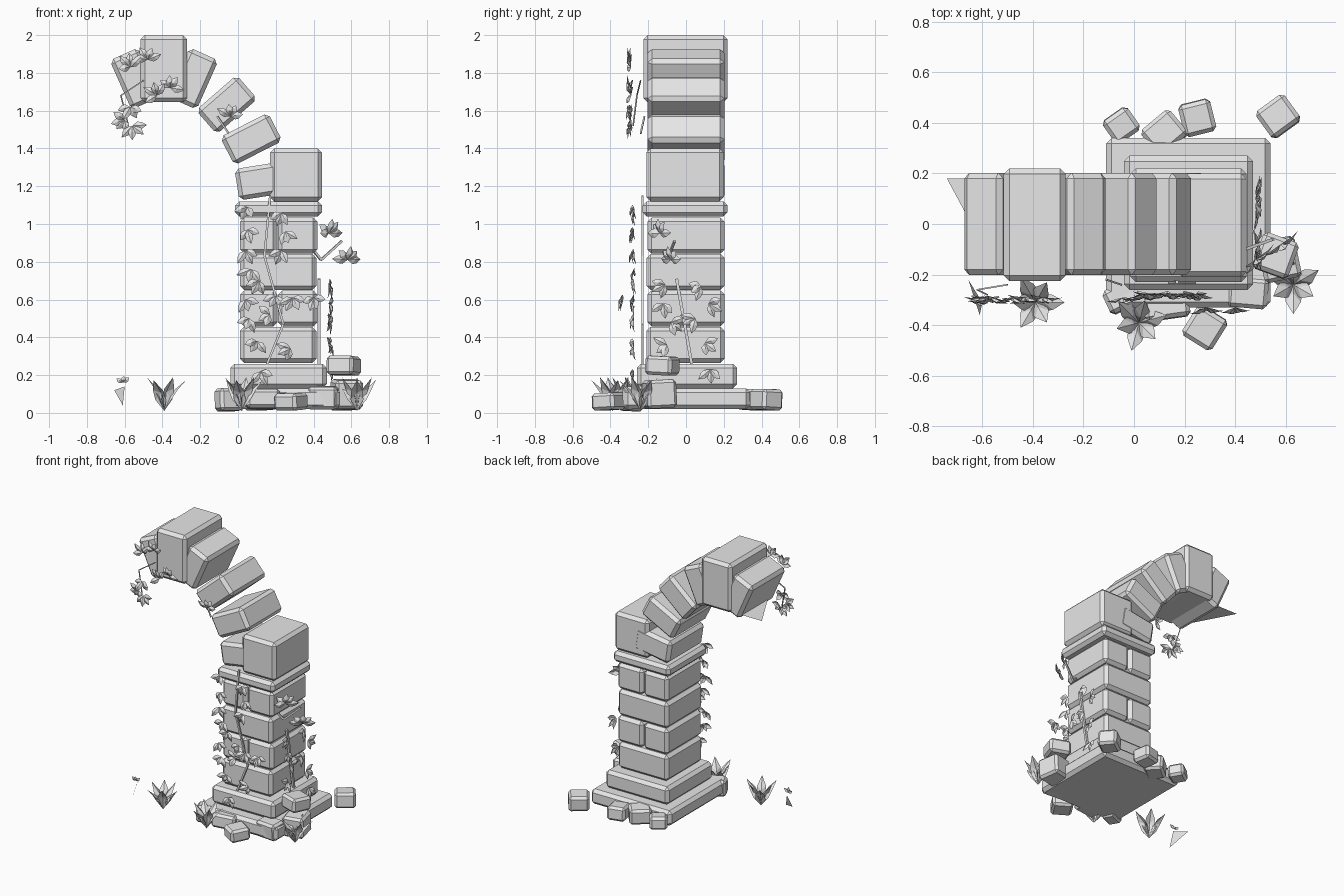
import bpy, bmesh, random
from math import radians
from mathutils import Matrix, Vector

random.seed(4)
cube = bpy.data.objects.get("Cube")
if cube:
    bpy.data.objects.remove(cube, do_unlink=True)

GREY = (0.8, 0.8, 0.8, 1)
stone = bpy.data.materials.new("plain_grey")
stone.use_nodes = True
stone.diffuse_color = GREY
stone.node_tree.nodes["Principled BSDF"].inputs["Base Color"].default_value = GREY


def rot(deg, axis):
    return Matrix.Rotation(radians(deg), 4, axis)


def finish(bm, name):
    mesh = bpy.data.meshes.new(name)
    bm.to_mesh(mesh)
    bm.free()
    mesh.materials.append(stone)
    obj = bpy.data.objects.new(name, mesh)
    bpy.context.collection.objects.link(obj)
    return obj


def block(name, centre, size, turn=Matrix(), chamfer=0.022):
    """Chamfered stone block."""
    bm = bmesh.new()
    bmesh.ops.create_cube(bm, size=1)
    bmesh.ops.scale(bm, vec=size, verts=bm.verts)
    bmesh.ops.bevel(bm, geom=bm.edges[:], offset=chamfer, segments=1,
                    affect='EDGES', profile=0.5)
    bm.transform(Matrix.Translation(centre) @ turn)
    return finish(bm, name)


def span(name, x0, x1, y0, y1, z0, z1):
    """Upright block given by its limits."""
    return block(name, ((x0 + x1) / 2, (y0 + y1) / 2, (z0 + z1) / 2),
                 (x1 - x0, y1 - y0, z1 - z0))


def leaf(bm, matrix, length, width, fold=0.25):
    """Pointed leaf folded along its midrib."""
    w, h = width / 2, width * fold
    base = bm.verts.new(matrix @ Vector((0, 0, 0)))
    tip = bm.verts.new(matrix @ Vector((0, length, -h * 0.5)))
    rib = bm.verts.new(matrix @ Vector((0, length * 0.5, h)))
    for s in (-1, 1):
        a = bm.verts.new(matrix @ Vector((s * w * 0.9, length * 0.35, 0)))
        b = bm.verts.new(matrix @ Vector((s * w * 0.8, length * 0.65, 0)))
        for ring in ((base, a, rib), (rib, a, b), (rib, b, tip)):
            bm.faces.new(ring if s > 0 else ring[::-1])


def cluster(bm, place, facing, heading, count=4, length=0.075):
    """Fan of leaves lying on a wall."""
    for i in range(count):
        fan = heading + (i - (count - 1) / 2) * 48 + random.uniform(-10, 10)
        m = (Matrix.Translation(place) @ facing @ rot(fan, 'Z')
             @ rot(random.uniform(-5, 25), 'X'))
        leaf(bm, m, length * random.uniform(0.85, 1.15), length * 0.6)


def stem(bm, points, thick=0.012):
    """Thin square runner through the given points."""
    for a, b in zip(points, points[1:]):
        a, b = Vector(a), Vector(b)
        d = b - a
        m = (Matrix.Translation((a + b) / 2) @ d.to_track_quat('Z', 'Y').to_matrix().to_4x4()
             @ Matrix.Diagonal((thick, thick, d.length, 1)))
        bmesh.ops.create_cube(bm, size=1, matrix=m)


# Stepped base
span("base_slab", -0.11, 0.54, -0.33, 0.34, 0.02, 0.13)
span("plinth", -0.04, 0.47, -0.26, 0.27, 0.13, 0.26)

# Column courses, alternately whole and split
for i in range(4):
    z0 = 0.265 + i * 0.193
    z1 = z0 + 0.19
    if i % 2:
        span(f"course_{i}_right", 0.01, 0.208, -0.205, 0.205, z0, z1)
        span(f"course_{i}_left", 0.212, 0.42, -0.205, 0.205, z0, z1)
    else:
        span(f"course_{i}", 0.01, 0.415, -0.21, 0.205, z0, z1)
span("capital", -0.015, 0.445, -0.23, 0.22, 1.04, 1.12)
span("springer_block", 0.17, 0.445, -0.21, 0.2, 1.12, 1.4)

# Broken arch: tilted voussoirs and keystone
for i, (x, z, tilt) in enumerate([(0.135, 1.23, 9), (0.07, 1.45, 27), (-0.06, 1.632, 41),
                                  (-0.238, 1.77, 66), (-0.545, 1.77, 114)]):
    block(f"voussoir_{i}", (x, 0, z), (0.285, 0.405, 0.168), rot(-tilt, 'Y'))
span("keystone", -0.515, -0.27, -0.225, 0.22, 1.645, 2)

# Loose sliver under the broken end
bm = bmesh.new()
bm.faces.new([bm.verts.new(v) for v in ((-0.74, 0.18, 1.64), (-0.535, -0.2, 1.64),
                                        (-0.5, 0.18, 1.64))])
finish(bm, "broken_sliver")

# Fallen stones round the base: x, y, z, width, depth, height, turn
rubble = [(-0.05, 0.39, 0.07, 0.12, 0.11, 0.09, 35), (0.12, 0.36, 0.07, 0.15, 0.13, 0.11, 40),
          (0.25, 0.42, 0.075, 0.13, 0.13, 0.1, 14), (0.57, 0.425, 0.07, 0.14, 0.13, 0.11, 36),
          (0.28, -0.41, 0.06, 0.14, 0.14, 0.09, -32), (0.13, -0.33, 0.075, 0.18, 0.09, 0.1, 8),
          (0.45, -0.27, 0.08, 0.16, 0.12, 0.12, -5), (-0.05, -0.29, 0.07, 0.13, 0.1, 0.12, 25),
          (0.575, -0.14, 0.1, 0.15, 0.16, 0.15, 12), (0.56, -0.125, 0.25, 0.15, 0.15, 0.1, -20)]
for i, (x, y, z, w, d, h, turn) in enumerate(rubble):
    block(f"fallen_stone_{i}", (x, y, z), (w, d, h),
          rot(turn, 'Z') @ rot((-1) ** i * 3, 'X'), 0.016)

FRONT = rot(90, 'X')
SIDE = rot(90, 'Z') @ FRONT

# Ivy on the front of the column
bm = bmesh.new()
stem(bm, [(0.17, -0.23, 1.15), (0.14, -0.23, 0.83), (0.24, -0.23, 0.47), (0.15, -0.23, 0.25)])
for x, z in [(0.05, 1.09), (0.05, 0.97), (0.04, 0.86), (0.07, 0.76), (0.11, 0.7), (0.04, 0.6),
             (0.06, 0.5), (0.1, 0.38), (0.12, 0.22), (0.23, 1.06), (0.25, 0.96), (0.23, 0.86),
             (0.2, 0.62), (0.17, 0.52), (0.28, 0.34)]:
    cluster(bm, (x, -0.275, z), FRONT, random.choice((110, 160, 200, 250)), 3)
for x in (0.29, 0.4):
    cluster(bm, (x, -0.33, 0.61), FRONT, 180, 4)
finish(bm, "front_ivy")

# Ivy on the outer side of the column
bm = bmesh.new()
stem(bm, [(0.43, -0.05, 0.71), (0.43, 0.03, 0.26)], 0.016)
for y, z in [(-0.11, 0.68), (-0.12, 0.58), (-0.08, 0.48), (-0.1, 0.36), (0.08, 0.67),
             (0.12, 0.58), (0.05, 0.5), (0.1, 0.37), (0.13, 0.23)]:
    cluster(bm, (0.48, y, z), SIDE, random.choice((120, 180, 240)), 3)
finish(bm, "side_ivy")

# Sprig jutting from the column
bm = bmesh.new()
stem(bm, [(0.4, -0.12, 0.86), (0.44, -0.1, 0.81), (0.55, -0.06, 0.91)])
for x, y, z in ((0.48, -0.14, 0.95), (0.58, -0.08, 0.81)):
    cluster(bm, (x, y, z), rot(40, 'Z') @ FRONT, 0, 5, 0.085)
finish(bm, "jutting_sprig")

# Ivy on the arch, trailing off its broken end
bm = bmesh.new()
for x, z, heading in [(-0.57, 1.83, 20), (-0.48, 1.87, 0), (-0.36, 1.72, -20), (-0.43, 1.68, 40),
                      (-0.57, 1.62, 180), (-0.6, 1.55, 120), (-0.56, 1.52, 200),
                      (-0.04, 1.57, -10)]:
    cluster(bm, (x, -0.29, z), FRONT, heading, 4)
stem(bm, [(-0.5, -0.24, 1.76), (-0.62, -0.26, 1.68), (-0.58, -0.28, 1.52)], 0.006)
stem(bm, [(-0.11, -0.22, 1.57), (-0.05, -0.24, 1.48)], 0.008)
finish(bm, "arch_ivy")

# Grass tufts and a small ground sprig
for i, (x, y) in enumerate([(-0.39, -0.31), (0.02, -0.39), (0.63, -0.24)]):
    bm = bmesh.new()
    for k in range(6):
        m = (Matrix.Translation((x, y, 0.01)) @ rot(k * 60 + 30 + i * 15, 'Z')
             @ rot(58 + 8 * (k % 2), 'X'))
        leaf(bm, m, 0.2, 0.075, 0.3)
    finish(bm, f"grass_tuft_{i}")

bm = bmesh.new()
cluster(bm, (-0.61, -0.31, 0.16), FRONT, 0, 3, 0.045)
bm.faces.new([bm.verts.new(v) for v in ((-0.655, -0.22, 0.12), (-0.6, -0.31, 0.14),
                                        (-0.61, -0.36, 0.04))])
finish(bm, "ground_sprig")
